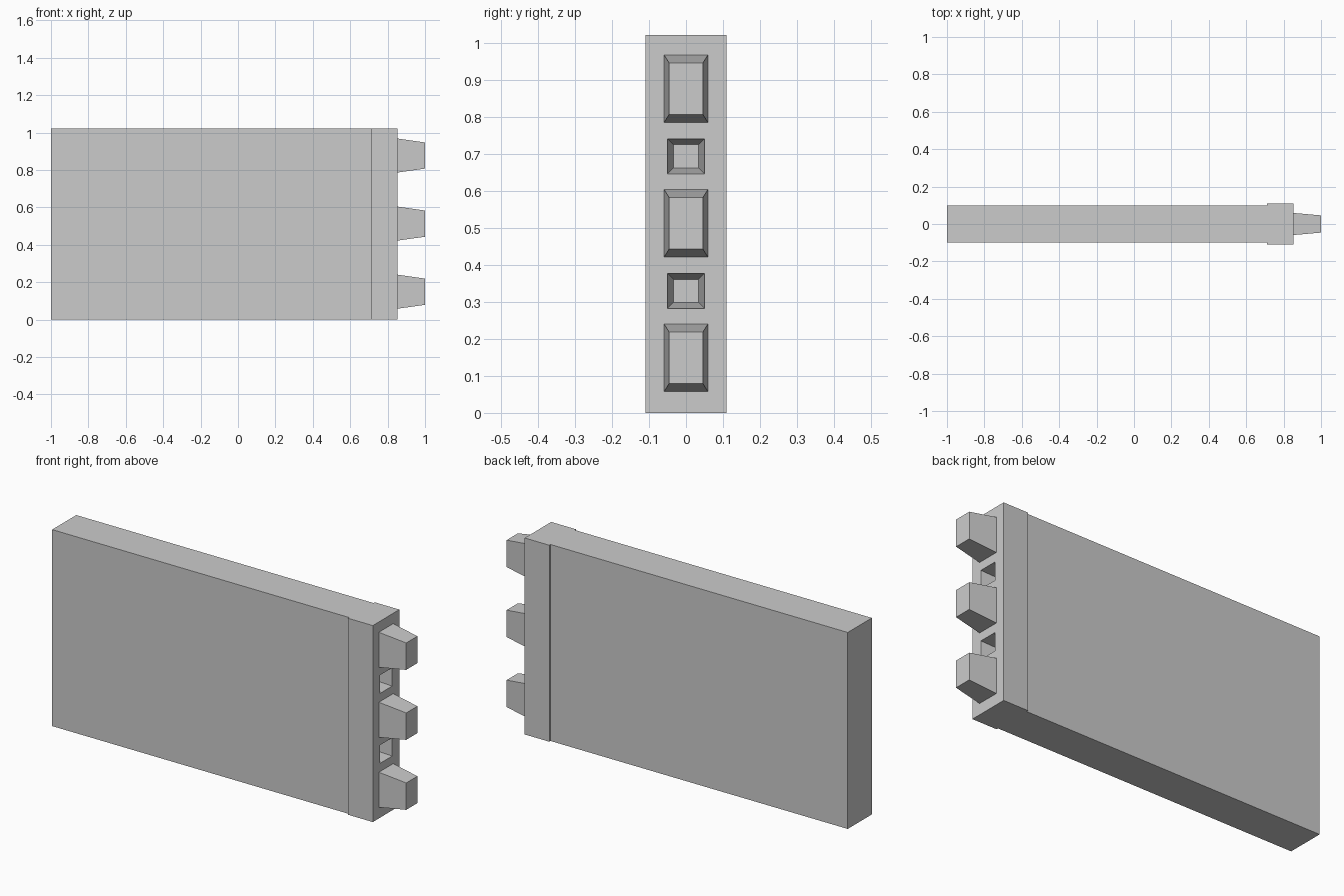
import bpy, bmesh

if "Cube" in bpy.data.objects:
    bpy.data.objects.remove(bpy.data.objects["Cube"])

H = 1.022  # overall height


def frustum(name, x0, x1, base, tip, zc):
    """Box along x; base and tip are (half y, half z) of the two end faces."""
    bm = bmesh.new()
    ends = []
    for x, (hy, hz) in ((x0, base), (x1, tip)):
        ends.append([bm.verts.new((x, sy * hy, zc + sz * hz))
                     for sy, sz in ((-1, -1), (1, -1), (1, 1), (-1, 1))])
    a, b = ends
    bm.faces.new(a)
    bm.faces.new(b)
    for i in range(4):
        j = (i + 1) % 4
        bm.faces.new((a[i], a[j], b[j], b[i]))
    bmesh.ops.recalc_face_normals(bm, faces=bm.faces)
    mesh = bpy.data.meshes.new(name)
    bm.to_mesh(mesh)
    bm.free()
    ob = bpy.data.objects.new(name, mesh)
    bpy.context.collection.objects.link(ob)
    return ob


# Long flat panel and the slightly thicker end block
frustum("panel", -1, 0.71, (0.099, H / 2), (0.099, H / 2), H / 2)
end_block = frustum("end_block", 0.71, 0.852, (0.109, H / 2), (0.109, H / 2), H / 2)

# Three tapered teeth
for i in range(3):
    frustum(f"tooth_{i + 1}", 0.852, 1.0, (0.059, 0.091), (0.046, 0.07),
            0.149 + 0.364 * i)

# Two tapered sockets between the teeth
depth, draft = 0.13, 0.016
for i in range(2):
    k = 0.02 / depth * draft  # cutter pokes out past the face along the same slope
    cutter = frustum(f"socket_cutter_{i + 1}", 0.852 - depth, 0.872,
                     (0.05 - draft, 0.0475 - draft), (0.05 + k, 0.0475 + k),
                     0.33 + 0.364 * i)
    mod = end_block.modifiers.new(f"socket_{i + 1}", 'BOOLEAN')
    mod.operation = 'DIFFERENCE'
    mod.solver = 'EXACT'
    mod.object = cutter
    cutter.hide_render = True
    cutter.hide_set(True)
